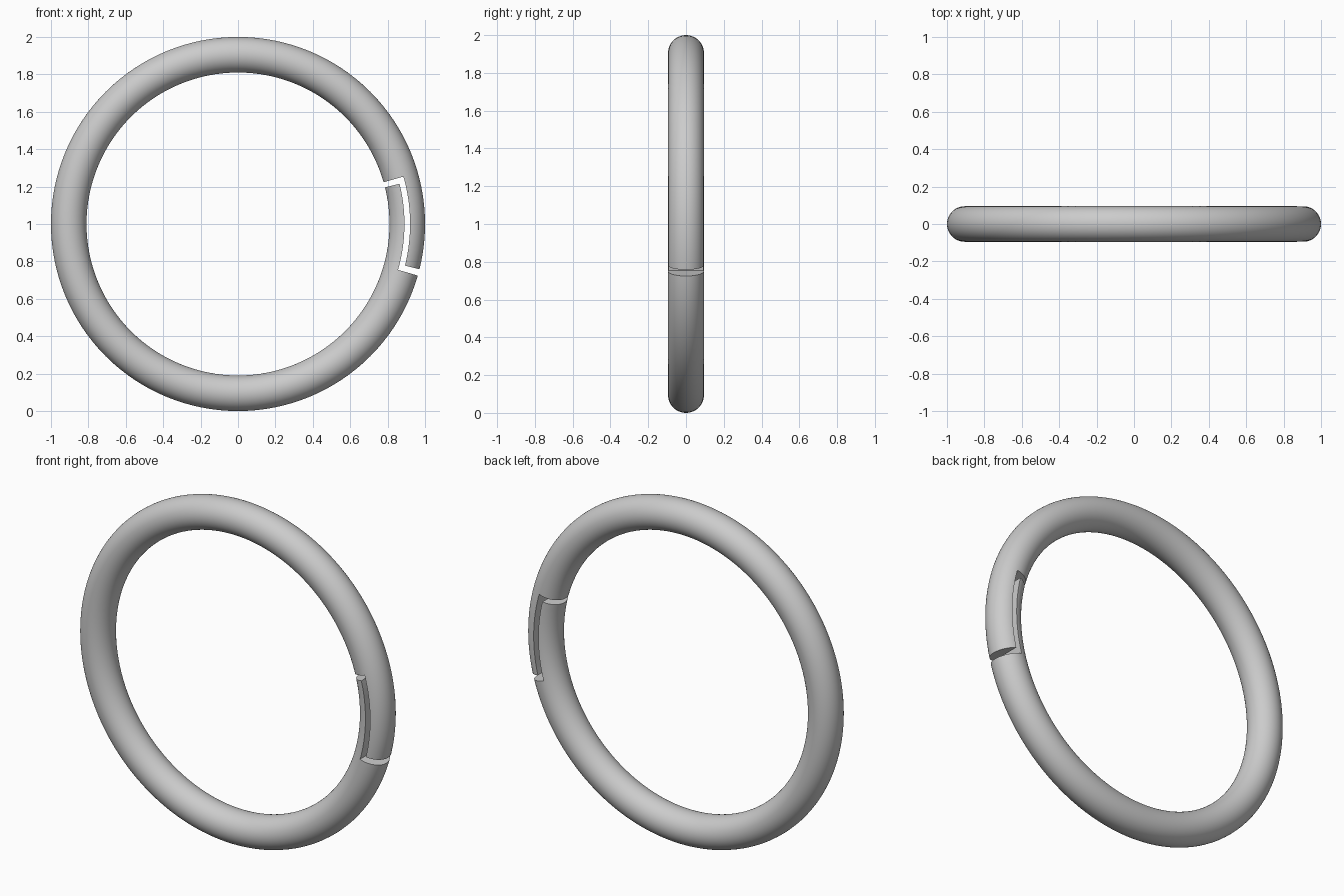
import bpy, bmesh
from math import radians, cos, sin, pi

if "Cube" in bpy.data.objects:
    bpy.data.objects.remove(bpy.data.objects["Cube"])

R, TUBE = 0.905, 0.095   # ring radius and tube radius
GAP = 0.015              # half width of the clearance along the joint
END, FAR = 14, 16        # angles (degrees) bounding the end gaps

# Split ring: torus standing upright
bpy.ops.mesh.primitive_torus_add(major_radius=R, minor_radius=TUBE,
                                 major_segments=128, minor_segments=48,
                                 location=(0, 0, 1), rotation=(pi / 2, 0, 0))
ring = bpy.context.object
ring.name = "split_ring"
bpy.ops.object.transform_apply(location=True, rotation=True)


def arc(r, a0, a1, n=24):
    return [(r, a0 + (a1 - a0) * i / n) for i in range(n + 1)]


# Stepped gap profile in polar form, extruded through the ring
profile = ([(0.7, FAR)] + arc(R + GAP, FAR, -END) + [(1.1, -END), (1.1, -FAR)]
           + arc(R - GAP, -FAR, END) + [(0.7, END)])
bm = bmesh.new()
verts = [bm.verts.new((r * cos(radians(a)), -0.2, 1 + r * sin(radians(a))))
         for r, a in profile]
face = bm.faces.new(verts)
ext = bmesh.ops.extrude_face_region(bm, geom=[face])
bmesh.ops.translate(bm, vec=(0, 0.4, 0),
                    verts=[g for g in ext["geom"] if isinstance(g, bmesh.types.BMVert)])
bmesh.ops.recalc_face_normals(bm, faces=bm.faces)
mesh = bpy.data.meshes.new("gap_cutter")
bm.to_mesh(mesh)
bm.free()
cutter = bpy.data.objects.new("gap_cutter", mesh)
cutter.hide_render = True
bpy.context.collection.objects.link(cutter)

# Cut the lap joint, then remove the cutter
mod = ring.modifiers.new("lap_joint", 'BOOLEAN')
mod.operation = 'DIFFERENCE'
mod.solver = 'EXACT'
mod.object = cutter
bpy.ops.object.modifier_apply(modifier=mod.name)
bpy.data.objects.remove(cutter)

# Smooth tube with crisp cut edges
bpy.ops.object.shade_smooth_by_angle(angle=radians(30))
